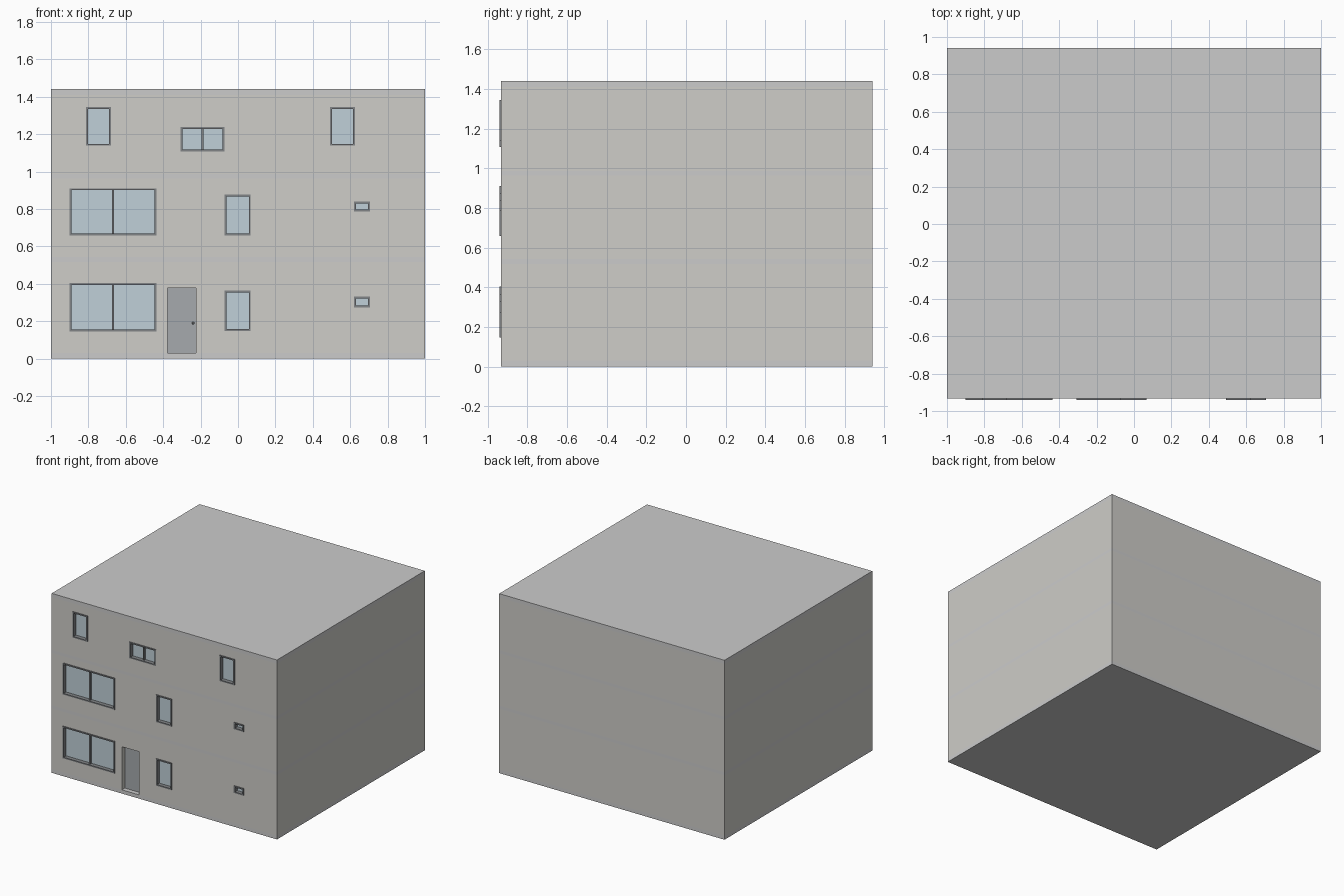
import bpy, bmesh
from mathutils import Matrix, Vector

if "Cube" in bpy.data.objects:
    bpy.data.objects.remove(bpy.data.objects["Cube"])

X, BACK, FRONT = 1.0, 0.94, -0.934   # outer wall faces
LIP = -0.94                          # window frames stand slightly proud
WALL = 0.05


def material(name, rgb):
    m = bpy.data.materials.new(name)
    m.diffuse_color = (*rgb, 1)
    m.use_nodes = True
    m.node_tree.nodes["Principled BSDF"].inputs["Base Color"].default_value = m.diffuse_color
    return m


WALL_MAT = material("warm_plaster", (0.62, 0.61, 0.58))
SLAB_MAT = material("concrete", (0.56, 0.56, 0.56))
FRAME_MAT = material("dark_frame", (0.22, 0.23, 0.24))
GLASS_MAT = material("window_glass", (0.53, 0.63, 0.69))
DOOR_MAT = material("door_paint", (0.38, 0.40, 0.42))


def boxes(name, bounds, mat=None):
    """One object made of axis-aligned boxes (x0, x1, y0, y1, z0, z1)."""
    bm = bmesh.new()
    for x0, x1, y0, y1, z0, z1 in bounds:
        centre = Vector((x0 + x1, y0 + y1, z0 + z1)) / 2
        size = (x1 - x0, y1 - y0, z1 - z0, 1)
        bmesh.ops.create_cube(bm, size=1, matrix=Matrix.Translation(centre) @ Matrix.Diagonal(size))
    mesh = bpy.data.meshes.new(name)
    bm.to_mesh(mesh)
    bm.free()
    ob = bpy.data.objects.new(name, mesh)
    bpy.context.collection.objects.link(ob)
    if mat:
        mesh.materials.append(mat)
    return ob


def window(name, x0, x1, z0, z1, mullion=False):
    t, back = 0.01, -0.89
    bars = [(x0, x0 + t, LIP, back, z0, z1), (x1 - t, x1, LIP, back, z0, z1),
            (x0 + t, x1 - t, LIP, back, z0, z0 + t), (x0 + t, x1 - t, LIP, back, z1 - t, z1)]
    if mullion:
        c = (x0 + x1) / 2
        bars.append((c - t / 2, c + t / 2, -0.925, back, z0 + t, z1 - t))
    boxes(name + "_frame", bars, FRAME_MAT)
    boxes(name + "_glass", [(x0 + t, x1 - t, -0.908, -0.9, z0 + t, z1 - t)], GLASS_MAT)


# Floor slabs and roof slab
slabs = [(0, 0.03), (0.517, 0.542), (0.963, 0.987), (1.41, 1.44)]
for name, (z0, z1) in zip(("ground_slab", "first_slab", "second_slab", "roof_slab"), slabs):
    boxes(name, [(-X, X, FRONT, BACK, z0, z1)], SLAB_MAT)

# Windows per storey: x0, x1, z0, z1, mullion
storeys = {
    "ground": [(-0.90, -0.437, 0.146, 0.403, True), (-0.072, 0.068, 0.148, 0.364, False),
               (0.62, 0.706, 0.274, 0.331, False)],
    "first": [(-0.90, -0.437, 0.658, 0.91, True), (-0.072, 0.068, 0.658, 0.877, False),
              (0.62, 0.706, 0.786, 0.84, False)],
    "second": [(-0.813, -0.68, 1.138, 1.345, False), (-0.308, -0.072, 1.107, 1.237, True),
               (0.492, 0.626, 1.138, 1.345, False)],
}
DOOR = (-0.377, -0.225, 0.03, 0.376)

# Hollow storey walls with cut openings
for i, (storey, wins) in enumerate(storeys.items()):
    z0, z1 = slabs[i][1], slabs[i + 1][0]
    wall = boxes(storey + "_walls", [(-X, X, FRONT, BACK, z0, z1)], WALL_MAT)
    cuts = [(-X + WALL, X - WALL, FRONT + WALL, BACK - WALL, z0 - 0.01, z1 + 0.01)]
    openings = [(a, b, FRONT - 0.1, FRONT + 0.08, c, d) for a, b, c, d, _ in wins]
    if storey == "ground":
        openings.append((DOOR[0], DOOR[1], FRONT - 0.1, FRONT + 0.08, DOOR[2] - 0.01, DOOR[3]))
    for label, group in (("room", cuts), ("openings", openings)):
        cutter = boxes(f"{storey}_{label}_cutter", group)
        cutter.hide_render = True
        cutter.hide_viewport = True
        mod = wall.modifiers.new(label, "BOOLEAN")
        mod.operation, mod.solver, mod.object = "DIFFERENCE", "EXACT", cutter
    for n, w in enumerate(wins):
        window(f"{storey}_window_{n + 1}", *w)

# Entrance door with a small round handle
boxes("door", [(DOOR[0], DOOR[1], -0.897, -0.887, DOOR[2], DOOR[3])], DOOR_MAT)
bpy.ops.mesh.primitive_uv_sphere_add(segments=16, ring_count=8, radius=0.007,
                                     location=(-0.24, -0.903, 0.19))
handle = bpy.context.object
handle.name = "door_handle"
handle.data.materials.append(FRAME_MAT)
bpy.ops.object.shade_smooth_by_angle()
